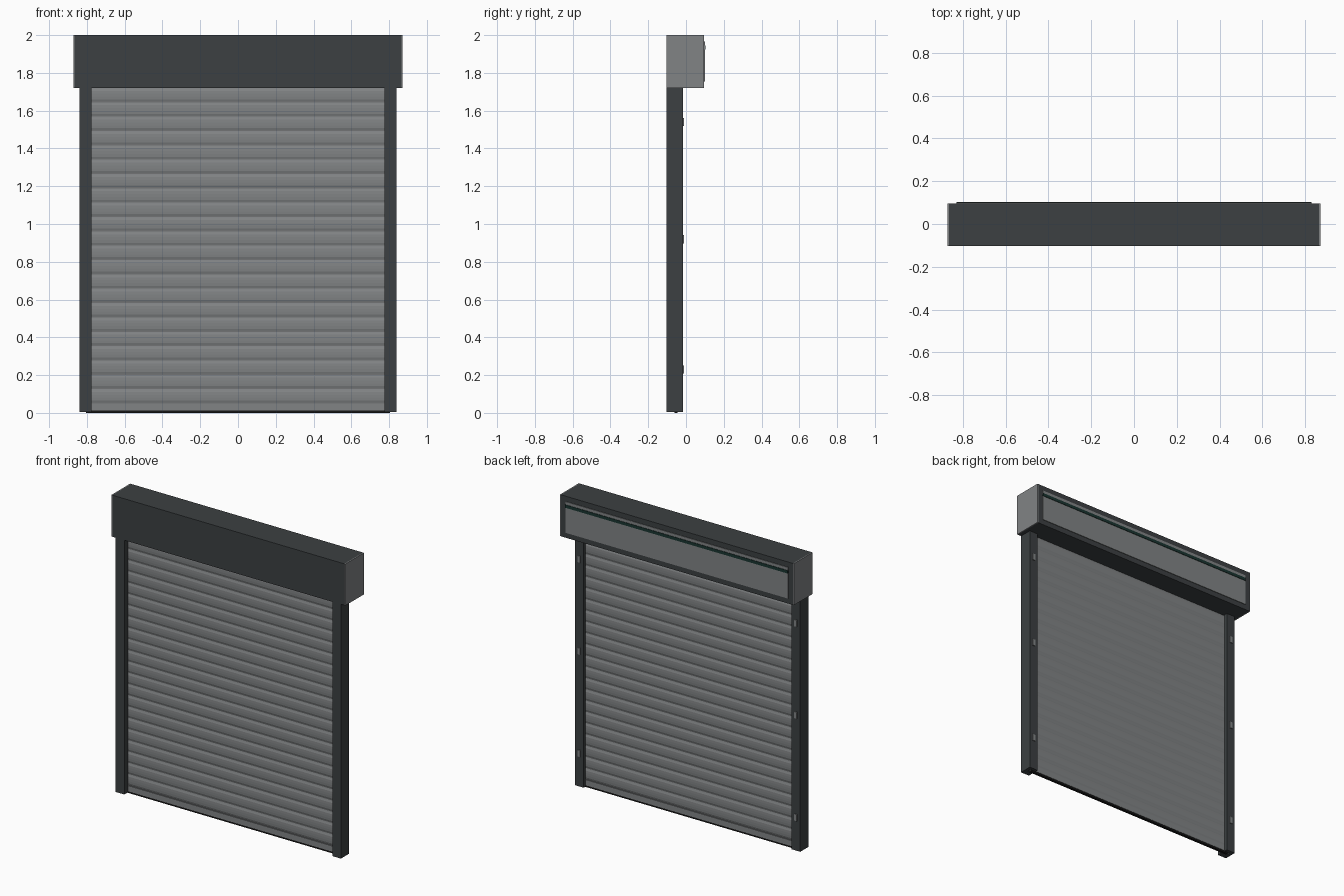
import bpy, bmesh, math

if "Cube" in bpy.data.objects:
    bpy.data.objects.remove(bpy.data.objects["Cube"])


def material(name, rgb):
    m = bpy.data.materials.new(name)
    m.diffuse_color = (*rgb, 1)
    m.use_nodes = True
    m.node_tree.nodes["Principled BSDF"].inputs["Base Color"].default_value = m.diffuse_color
    return m


DARK = material("anthracite", (0.045, 0.051, 0.054))
GREY = material("aluminium grey", (0.22, 0.23, 0.235))
GREEN = material("dark green", (0.01, 0.035, 0.03))
BLACK = material("black rubber", (0.008, 0.008, 0.008))


def finish(name, bm, mat):
    bmesh.ops.recalc_face_normals(bm, faces=bm.faces[:])
    me = bpy.data.meshes.new(name)
    bm.to_mesh(me)
    bm.free()
    me.materials.append(mat)
    ob = bpy.data.objects.new(name, me)
    bpy.context.collection.objects.link(ob)
    return ob


def box(name, x, y, z, mat):
    bm = bmesh.new()
    bmesh.ops.create_cube(bm, size=1)
    for v in bm.verts:
        for i, (a, b) in enumerate((x, y, z)):
            v.co[i] = a if v.co[i] < 0 else b
    return finish(name, bm, mat)


def extrude(name, points, offset, mat):
    bm = bmesh.new()
    face = bm.faces.new([bm.verts.new(p) for p in points])
    new = bmesh.ops.extrude_face_region(bm, geom=[face])["geom"]
    bmesh.ops.translate(bm, vec=offset,
                        verts=[v for v in new if isinstance(v, bmesh.types.BMVert)])
    return finish(name, bm, mat)


def mirror_x(ob):
    # The mirror plane is the object origin, at x = 0
    ob.modifiers.new("mirror", 'MIRROR')


# Housing with end caps
F, B = -0.103, 0.096
box("housing", (-0.865, 0.865), (F, B), (1.72, 2.0), DARK)
mirror_x(box("end_cap", (0.865, 0.872), (F, B), (1.72, 2.0), GREY))

# Rear inspection panel with its coloured strip
box("inspection_panel", (-0.83, 0.83), (B - 0.005, 0.1), (1.755, 1.965), GREY)
box("panel_strip", (-0.83, 0.83), (B, 0.103), (1.925, 1.945), GREEN)

# Guide rails: U channels open towards the curtain
R = -0.017
rail = [(0.84, F), (0.84, R), (0.776, R), (0.776, -0.038), (0.815, -0.038),
        (0.815, -0.066), (0.776, -0.066), (0.776, F)]
mirror_x(extrude("guide_rail", [(x, y, 0.006) for x, y in rail], (0, 0, 1.714), DARK))

# Fixing plugs on the rear of the rails
for z in (0.23, 0.92, 1.54):
    mirror_x(box("fixing_plug", (0.798, 0.818), (R - 0.003, R + 0.006),
                 (z - 0.022, z + 0.022), GREY))

# Curtain: one corrugated profile, flat slats with shallow hinge grooves
SLATS, Z0, Z1, YC = 22, 0.05, 1.72, -0.052
pitch = (Z1 - Z0) / SLATS
slat = [(0.0, 0.004), (0.08, 0.0055), (0.2, 0.0085), (0.4, 0.0095),
        (0.6, 0.0095), (0.8, 0.0085), (0.92, 0.0055)]
edge = [(Z0 + (i + t) * pitch, d) for i in range(SLATS) for t, d in slat]
edge.append((Z1, 0.004))
profile = [(-0.805, YC - d, z) for z, d in edge]
profile += [(-0.805, YC + d, z) for z, d in reversed(edge)]
curtain = extrude("slat_curtain", profile, (1.61, 0, 0), GREY)

# Bottom bar and rubber seal
box("bottom_bar", (-0.805, 0.805), (YC - 0.01, YC + 0.01), (0.012, Z0), GREY)
box("bottom_seal", (-0.805, 0.805), (YC - 0.008, YC + 0.008), (0, 0.012), BLACK)
